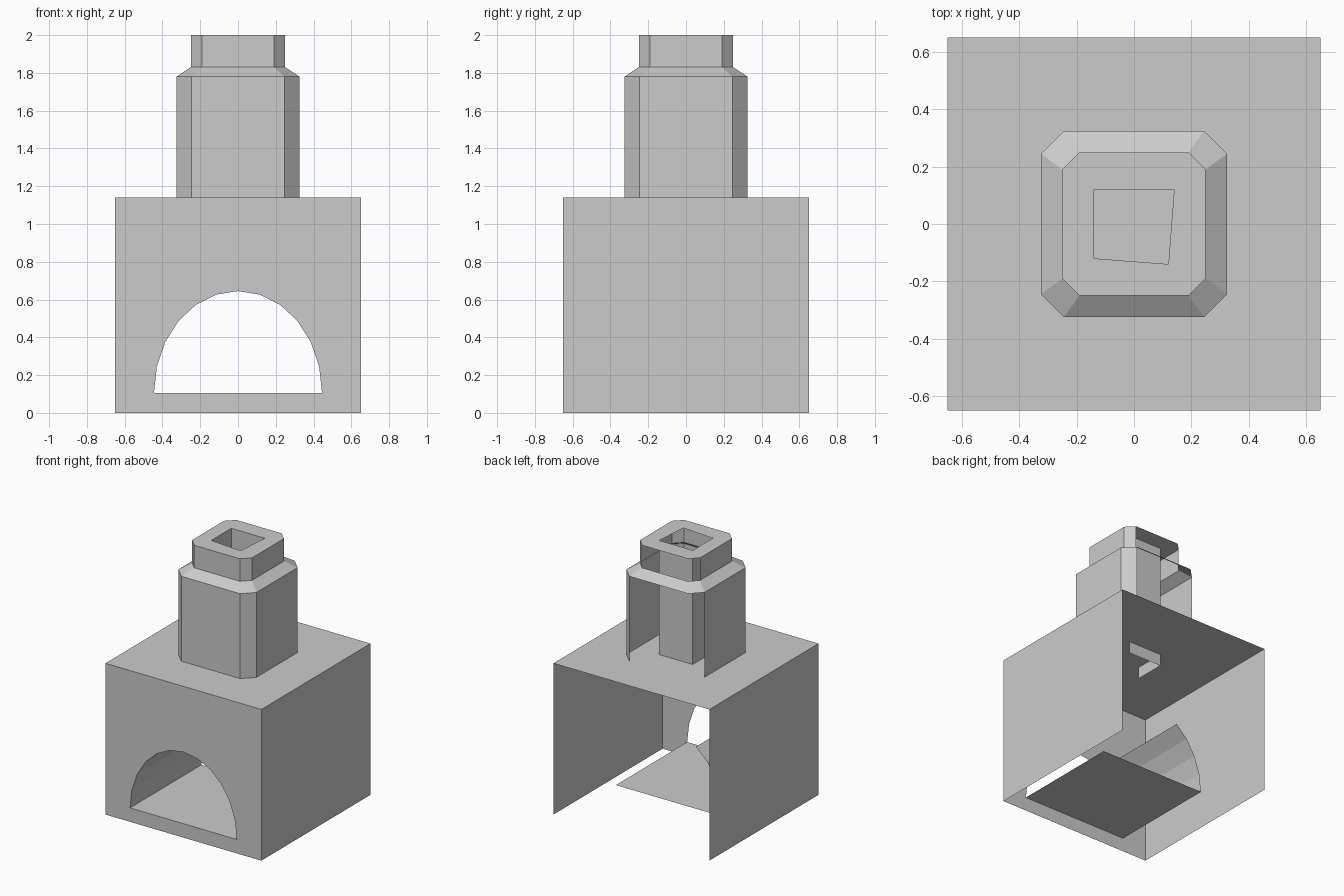
import bpy, bmesh, math

cube = bpy.data.objects.get("Cube")
if cube:
    bpy.data.objects.remove(cube, do_unlink=True)

grey = bpy.data.materials.new("plain_grey")
grey.use_nodes = True
colour = (0.6, 0.6, 0.6, 1)
grey.diffuse_color = colour
grey.node_tree.nodes["Principled BSDF"].inputs["Base Color"].default_value = colour

HALF, ROOF, TOP = 0.65, 1.14, 2.0        # body half width, roof height, total height
SILL, TUNNEL_END = 0.105, 0.2            # tunnel floor height and its far end


def finish(name, bm):
    """Turn a bmesh into a flat-shaded grey object."""
    bmesh.ops.remove_doubles(bm, verts=bm.verts, dist=0.0001)
    mesh = bpy.data.meshes.new(name)
    bm.to_mesh(mesh)
    bm.free()
    mesh.materials.append(grey)
    obj = bpy.data.objects.new(name, mesh)
    bpy.context.collection.objects.link(obj)


def add_face(bm, points):
    return bm.faces.new([bm.verts.new(p) for p in points])


def add_strip(bm, lower, upper, skip=(), closed=True):
    """Join two matching rows of points with quads, leaving out some sides."""
    n = len(lower)
    for i in range(n if closed else n - 1):
        if i not in skip:
            j = (i + 1) % n
            add_face(bm, (lower[i], lower[j], upper[j], upper[i]))


def octagon(half, flat, z):
    """Square with cut corners, anticlockwise; side 0 faces +x."""
    pts = [(half, -flat), (half, flat), (flat, half), (-flat, half)]
    pts += [(-x, -y) for x, y in pts]
    return [(x, y, z) for x, y in pts]


def square(z):
    return [(sx * HALF, sy * HALF, z) for sx, sy in ((1, 1), (-1, 1), (-1, -1), (1, -1))]


# Body: side walls and roof, open at the back and below
bm = bmesh.new()
add_strip(bm, square(0), square(ROOF), skip=(0, 2))
add_face(bm, square(ROOF))
finish("body_shell", bm)

# Front wall with an arched opening
arch = [(0.445 * math.cos(math.pi * i / 12), SILL + 0.54 * math.sin(math.pi * i / 12))
        for i in range(13)]
bm = bmesh.new()
outline = [(-HALF, SILL), (-HALF, ROOF), (HALF, ROOF), (HALF, SILL)] + arch
add_face(bm, [(x, -HALF, z) for x, z in reversed(outline)])
add_face(bm, [(-HALF, -HALF, 0), (HALF, -HALF, 0), (HALF, -HALF, SILL), (-HALF, -HALF, SILL)])
finish("front_wall", bm)

# Tunnel floor and the part of the vault on the -x side
bm = bmesh.new()
add_strip(bm, [(arch[i][0], -HALF, SILL) for i in (12, 0)],
          [(arch[i][0], TUNNEL_END, SILL) for i in (12, 0)], closed=False)
finish("tunnel_floor", bm)

bm = bmesh.new()
add_strip(bm, [(x, -HALF, z) for x, z in arch[8:]],
          [(x, TUNNEL_END, z) for x, z in arch[8:]], closed=False)
finish("tunnel_vault", bm)

# Tower: shaft and collar open at the back, joined by a full sloping shoulder
back_sides = (2, 3)
bm = bmesh.new()
shaft_top, collar_base = octagon(0.325, 0.245, 1.78), octagon(0.25, 0.19, 1.83)
collar_top = octagon(0.25, 0.19, TOP)
add_strip(bm, octagon(0.325, 0.245, ROOF), shaft_top, skip=back_sides)
add_strip(bm, shaft_top, collar_base)
add_strip(bm, collar_base, collar_top, skip=back_sides)
finish("tower_shell", bm)

# Tower cap with a slightly crooked hole
hole = [(0.14, 0.12), (-0.14, 0.12), (-0.14, -0.12), (0.12, -0.14)]
bm = bmesh.new()
for loop in (collar_top, [(x, y, TOP) for x, y in hole]):
    verts = [bm.verts.new(p) for p in loop]
    for a, b in zip(verts, verts[1:] + verts[:1]):
        bm.edges.new((a, b))
bmesh.ops.triangle_fill(bm, edges=bm.edges[:], use_beauty=True, normal=(0, 0, 1))
finish("tower_cap", bm)

# Flue: two walls hanging from the hole to just below the roof
bm = bmesh.new()
add_strip(bm, [(x, y, 1.05) for x, y in hole[:3]],
          [(x, y, TOP) for x, y in hole[:3]], closed=False)
finish("flue_walls", bm)
